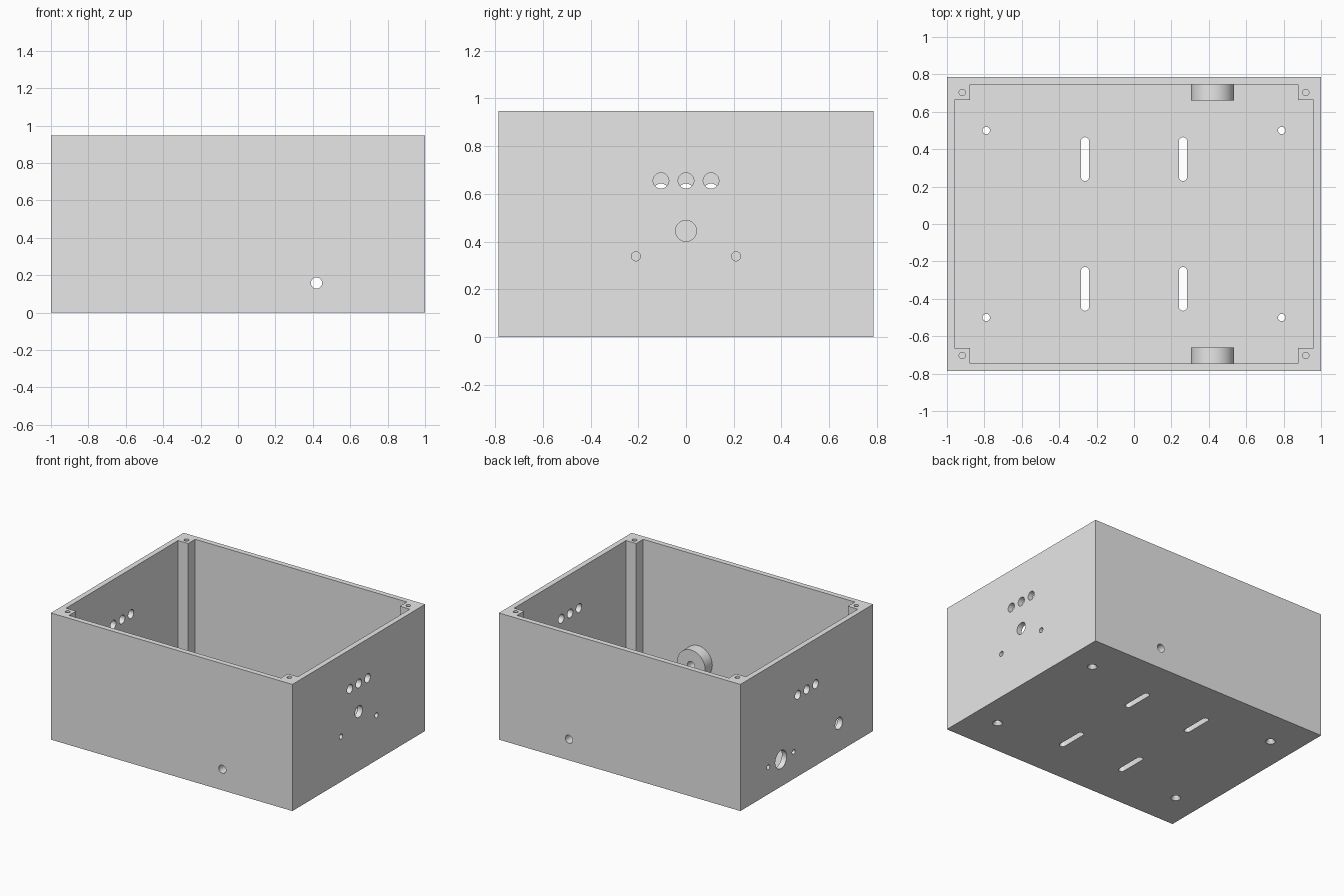
import bpy, bmesh, math
from mathutils import Vector

if "Cube" in bpy.data.objects:
    bpy.data.objects.remove(bpy.data.objects["Cube"])

W, D, H = 1.0, 0.785, 0.948      # half width, half depth, height
WALL, FLOOR = 0.04, 0.042
POST = 0.083                     # side of the corner screw posts

grey = bpy.data.materials.new("light_grey")
grey.diffuse_color = (0.8, 0.8, 0.8, 1)
grey.use_nodes = True
grey.node_tree.nodes["Principled BSDF"].inputs["Base Color"].default_value = grey.diffuse_color


def to_axis(a, b, level, axis):
    """Place a 2D point on the plane at the given level of an axis."""
    return Vector({'X': (level, a, b), 'Y': (a, level, b), 'Z': (a, b, level)}[axis])


def loft(bm, rings, axis):
    """Closed solid through rings of (level, 2D points)."""
    loops = [[bm.verts.new(to_axis(a, b, lv, axis)) for a, b in pts] for lv, pts in rings]
    faces = [bm.faces.new(loops[0]), bm.faces.new(loops[-1])]
    for lo, hi in zip(loops, loops[1:]):
        n = len(lo)
        for i in range(n):
            j = (i + 1) % n
            faces.append(bm.faces.new((lo[i], lo[j], hi[j], hi[i])))
    bmesh.ops.recalc_face_normals(bm, faces=faces)


def disc(a, b, r, n=32, stretch=0.0):
    """Circle points, pulled into a slot along the second axis by stretch."""
    pts = []
    for i in range(n):
        t = 2 * math.pi * (i + 0.5) / n
        s = math.sin(t)
        pts.append((a + r * math.cos(t), b + r * s + math.copysign(stretch, s)))
    return pts


def rod(bm, a, b, r, start, end, axis, n=32, stretch=0.0):
    pts = disc(a, b, r, n, stretch)
    loft(bm, [(start, pts), (end, pts)], axis)


def make(name, bm):
    mesh = bpy.data.meshes.new(name)
    bm.to_mesh(mesh)
    bm.free()
    mesh.materials.append(grey)
    ob = bpy.data.objects.new(name, mesh)
    bpy.context.collection.objects.link(ob)
    return ob


def boolean(target, other, operation):
    mod = target.modifiers.new(other.name, 'BOOLEAN')
    mod.operation, mod.solver, mod.object = operation, 'EXACT', other
    other.hide_render = True


signs = [(sx, sy) for sx in (-1, 1) for sy in (-1, 1)]

# Outer block of the enclosure
bm = bmesh.new()
block = [(-W, -D), (W, -D), (W, D), (-W, D)]
loft(bm, [(0, block), (H, block)], 'Z')
box = make("enclosure_box", bm)

# Cavity, notched at the corners to leave the screw posts
bm = bmesh.new()
ix, iy = W - WALL, D - WALL
px, py = ix - POST, iy - POST
outline = []
for sx, sy in ((1, 1), (-1, 1), (-1, -1), (1, -1)):
    corner = [(sx * ix, sy * py), (sx * px, sy * py), (sx * px, sy * iy)]
    outline += corner if sx * sy > 0 else corner[::-1]
loft(bm, [(FLOOR, outline), (H + 0.1, outline)], 'Z')
cavity = make("cavity_cutter", bm)

# Round bosses inside the front and back walls
bm = bmesh.new()
for s in (-1, 1):
    rod(bm, 0.42, 0.158, 0.116, s * 0.66, s * 0.765, 'Y', 64)
bosses = make("wall_bosses", bm)

# All drilled holes
bm = bmesh.new()
for s in (-1, 1):                                   # holes through the bosses
    rod(bm, 0.42, 0.158, 0.03, s * 0.6, s * 0.9, 'Y')
for sx, sy in signs:
    # lid screw holes in the posts
    rod(bm, sx * 0.918, sy * 0.703, 0.017, H - 0.22, H + 0.1, 'Z', 24)
    # mounting slots in the floor
    rod(bm, sx * 0.262, sy * 0.347, 0.022, -0.1, 0.1, 'Z', 32, 0.095)
    # countersunk mounting holes in the floor
    wide, narrow = (disc(sx * 0.79, sy * 0.5, r) for r in (0.034, 0.02))
    loft(bm, [(-0.1, wide), (0.0, wide), (0.022, narrow), (0.1, narrow)], 'Z')
# right wall: (y, z, radius)
for y, z, r in ((-0.105, 0.655, 0.033), (0, 0.655, 0.033), (0.105, 0.655, 0.033),
                (0, 0.445, 0.044), (-0.21, 0.338, 0.019), (0.21, 0.338, 0.019)):
    rod(bm, y, z, r, 0.9, 1.1, 'X')
# left wall
for y, z, r in ((-0.105, 0.61, 0.033), (0, 0.61, 0.033), (0.105, 0.61, 0.033),
                (-0.38, 0.212, 0.044), (0.305, 0.202, 0.068),
                (0.155, 0.202, 0.018), (0.455, 0.202, 0.018)):
    rod(bm, y, z, r, -1.1, -0.9, 'X')
holes = make("hole_cutter", bm)

boolean(box, cavity, 'DIFFERENCE')
boolean(box, bosses, 'UNION')
boolean(box, holes, 'DIFFERENCE')

# Bake the booleans and drop the helpers
graph = bpy.context.evaluated_depsgraph_get()
baked = bpy.data.meshes.new_from_object(box.evaluated_get(graph))
box.modifiers.clear()
box.data = baked
for helper in (cavity, bosses, holes):
    bpy.data.objects.remove(helper)

bpy.ops.object.select_all(action='DESELECT')
box.select_set(True)
bpy.context.view_layer.objects.active = box
bpy.ops.object.shade_smooth_by_angle(angle=math.radians(30))
